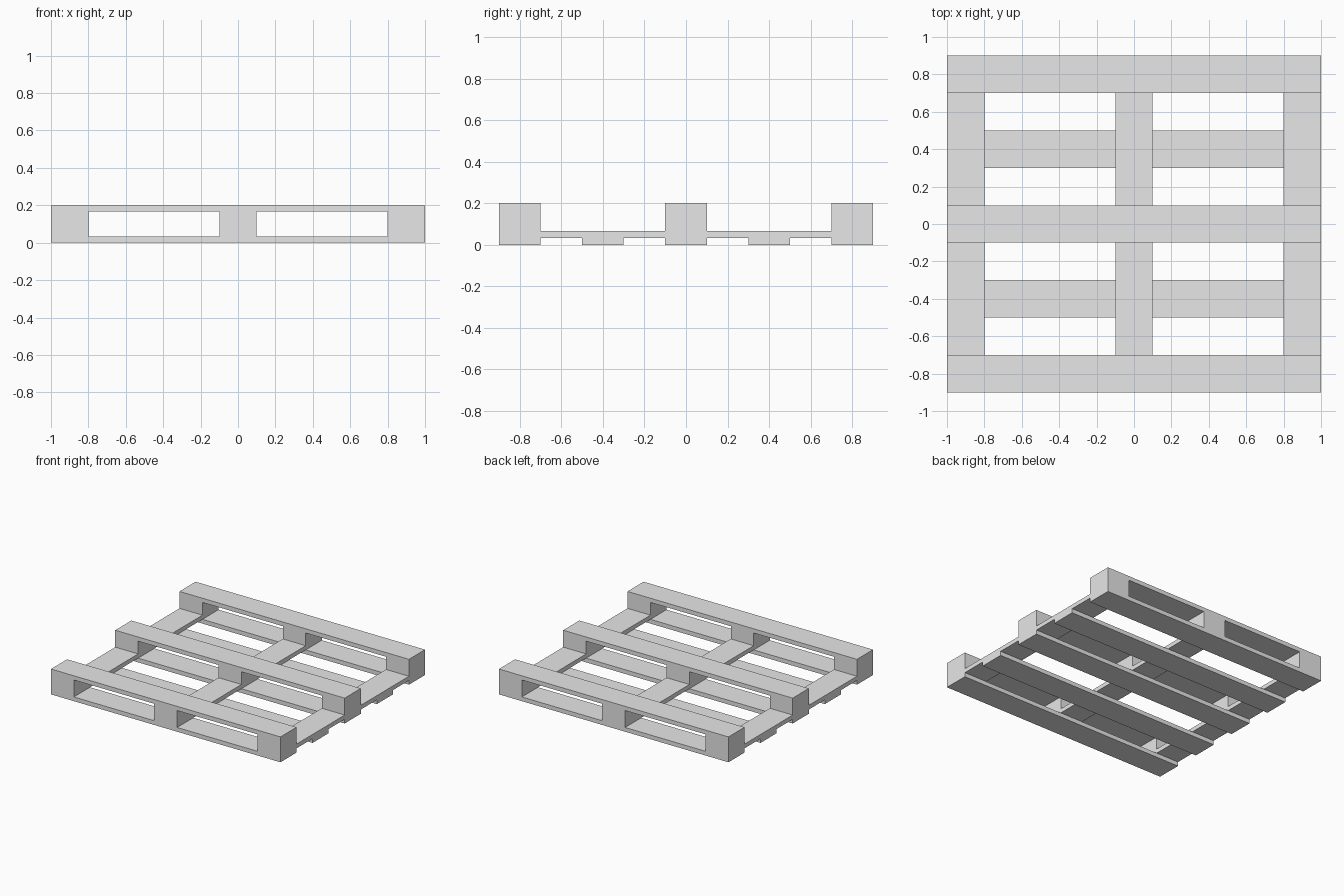
import bpy

default_cube = bpy.data.objects.get("Cube")
if default_cube:
    bpy.data.objects.remove(default_cube, do_unlink=True)

# Single plain grey finish
grey = bpy.data.materials.new("light_grey")
grey.use_nodes = True
colour = (0.8, 0.8, 0.8, 1)
grey.diffuse_color = colour
grey.node_tree.nodes["Principled BSDF"].inputs["Base Color"].default_value = colour

BOARD = 0.2       # board width
THICK = 0.1 / 3   # board thickness
BLOCK = 0.1       # block height


def box(name, x, y, bottom, size):
    """Box centred on x, y and resting on the given height."""
    bpy.ops.mesh.primitive_cube_add(size=1, location=(x, y, bottom + size[2] / 2))
    ob = bpy.context.object
    ob.name = name
    ob.scale = size
    bpy.ops.object.transform_apply(location=False, rotation=False, scale=True)
    ob.data.materials.append(grey)


columns = {"right": -0.9, "centre": 0, "left": 0.9}
rows = {"front": -0.8, "middle": 0, "back": 0.8}
slats = {"front_inner": -0.4, "back_inner": 0.4}

# Bottom boards running across the width
for place, y in {**rows, **slats}.items():
    box(f"{place}_bottom_board", 0, y, 0, (2, BOARD, THICK))

# Stringer boards running front to back
for side, x in columns.items():
    box(f"{side}_stringer", x, 0, THICK, (BOARD, 1.8, THICK))

# Spacer blocks and the top boards they carry
for place, y in rows.items():
    for side, x in columns.items():
        box(f"{place}_{side}_block", x, y, 2 * THICK, (BOARD, BOARD, BLOCK))
    box(f"{place}_top_board", 0, y, 2 * THICK + BLOCK, (2, BOARD, THICK))
